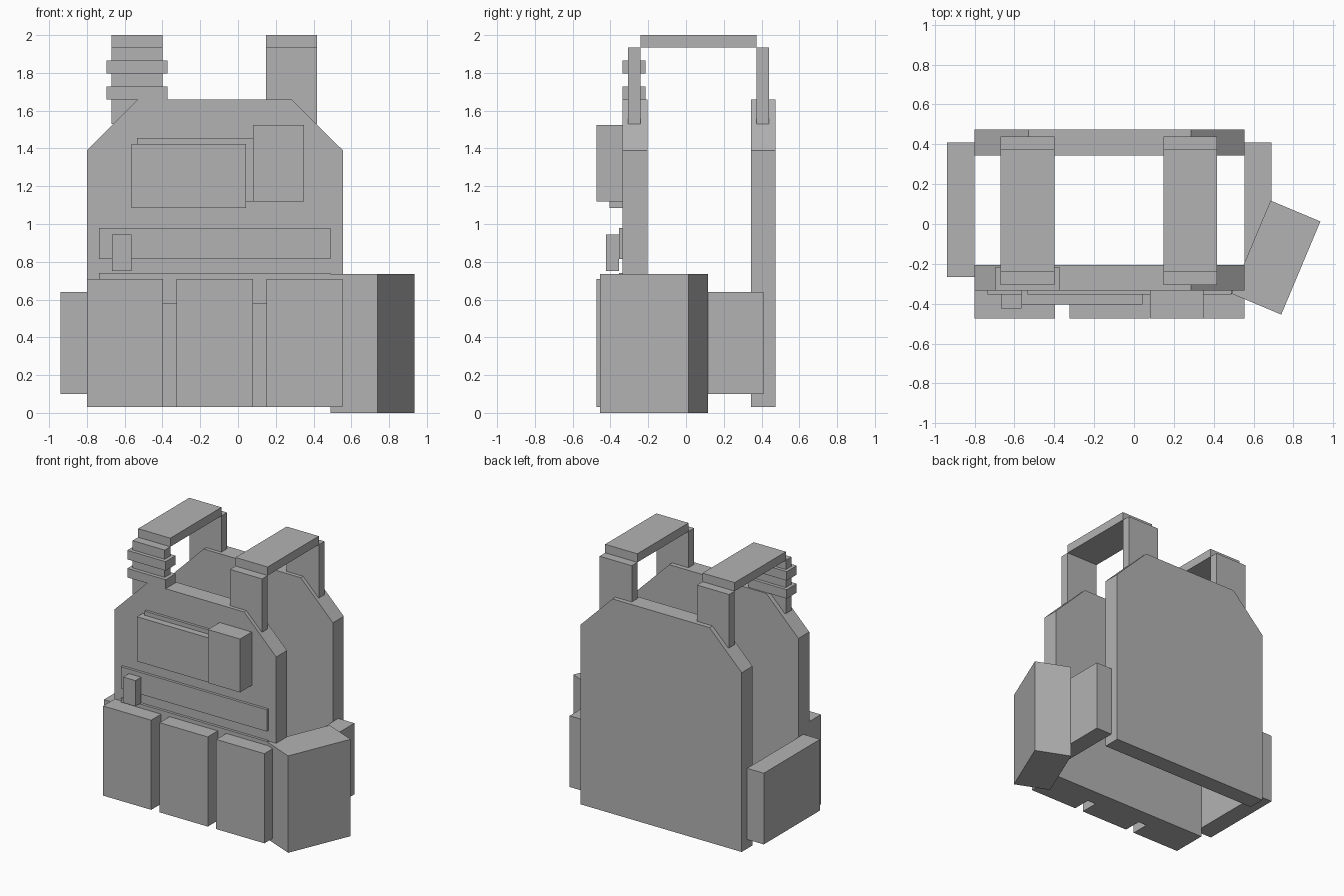
import bpy, bmesh
from math import atan2
from mathutils import Vector

if "Cube" in bpy.data.objects:
    bpy.data.objects.remove(bpy.data.objects["Cube"], do_unlink=True)

grey = bpy.data.materials.new("plain grey")
grey.use_nodes = True
colour = (0.45, 0.45, 0.45, 1)
grey.diffuse_color = colour
grey.node_tree.nodes["Principled BSDF"].inputs["Base Color"].default_value = colour


def finish(name, bm):
    bmesh.ops.recalc_face_normals(bm, faces=bm.faces)
    mesh = bpy.data.meshes.new(name)
    bm.to_mesh(mesh)
    bm.free()
    mesh.materials.append(grey)
    obj = bpy.data.objects.new(name, mesh)
    bpy.context.collection.objects.link(obj)
    return obj


def box(name, x, y, z):
    """Box given by its range along each axis."""
    bm = bmesh.new()
    bmesh.ops.create_cube(bm, size=1)
    for v in bm.verts:
        v.co = [(r[0] + r[1]) / 2 + c * (r[1] - r[0]) for c, r in zip(v.co, (x, y, z))]
    return finish(name, bm)


def panel(name, y0, y1):
    """Body panel with cut shoulder corners, extruded along y."""
    outline = [(-0.8, 0.03), (0.555, 0.03), (0.555, 1.39),
               (0.285, 1.66), (-0.53, 1.66), (-0.8, 1.39)]
    bm = bmesh.new()
    face = bm.faces.new([bm.verts.new((x, y0, z)) for x, z in outline])
    out = bmesh.ops.extrude_face_region(bm, geom=[face])["geom"]
    bmesh.ops.translate(bm, vec=(0, y1 - y0, 0),
                        verts=[v for v in out if isinstance(v, bmesh.types.BMVert)])
    return finish(name, bm)


# Body panels
FRONT = -0.335
panel("front_panel", FRONT, -0.205)
panel("back_panel", 0.345, 0.475)

# Side panels
for side, x in (("right", (-0.94, -0.8)), ("left", (0.555, 0.69))):
    box(side + "_side_panel", x, (-0.265, 0.41), (0.1, 0.64))

# Shoulder straps
for side, x in (("right", (-0.67, -0.4)), ("left", (0.147, 0.417))):
    box(side + "_strap_top", x, (-0.24, 0.373), (1.935, 2))
    box(side + "_strap_front", x, (-0.307, -0.24), (1.53, 1.935))
    box(side + "_strap_back", x, (0.373, 0.44), (1.53, 1.935))

# Bands around the right strap
for i, z in enumerate((1.66, 1.797)):
    box(f"strap_band_{i + 1}", (-0.695, -0.373), (-0.335, -0.215), (z, z + 0.068))

# Front magazine pouches
for i, x in enumerate((-0.8, -0.325, 0.15)):
    box(f"front_pouch_{i + 1}", (x, x + 0.404), (-0.475, FRONT), (0.03, 0.71))

# Webbing strips and clip
for name, z in (("upper_webbing", (0.815, 0.98)), ("lower_webbing", (0.58, 0.74))):
    box(name, (-0.735, 0.49), (-0.355, FRONT), z)
box("webbing_clip", (-0.667, -0.565), (-0.423, -0.355), (0.75, 0.945))

# Chest pouches
box("chest_backing", (-0.535, 0.2), (-0.355, FRONT), (1.12, 1.455))
box("chest_pouch", (-0.565, 0.043), (-0.405, FRONT), (1.085, 1.423))
box("radio_pouch", (0.08, 0.35), (-0.475, FRONT), (1.12, 1.525))

# Turned pouch at the left front corner
inner, outer = Vector((0.49, -0.35)), Vector((0.74, -0.455))
corner = Vector((0.935, 0.013))
pouch = box("left_corner_pouch", (-(outer - inner).length / 2, (outer - inner).length / 2),
            (-(corner - outer).length / 2, (corner - outer).length / 2), (0, 0.735))
middle = (inner + corner) / 2
pouch.location = (middle.x, middle.y, 0)
pouch.rotation_euler.z = atan2(outer.y - inner.y, outer.x - inner.x)
